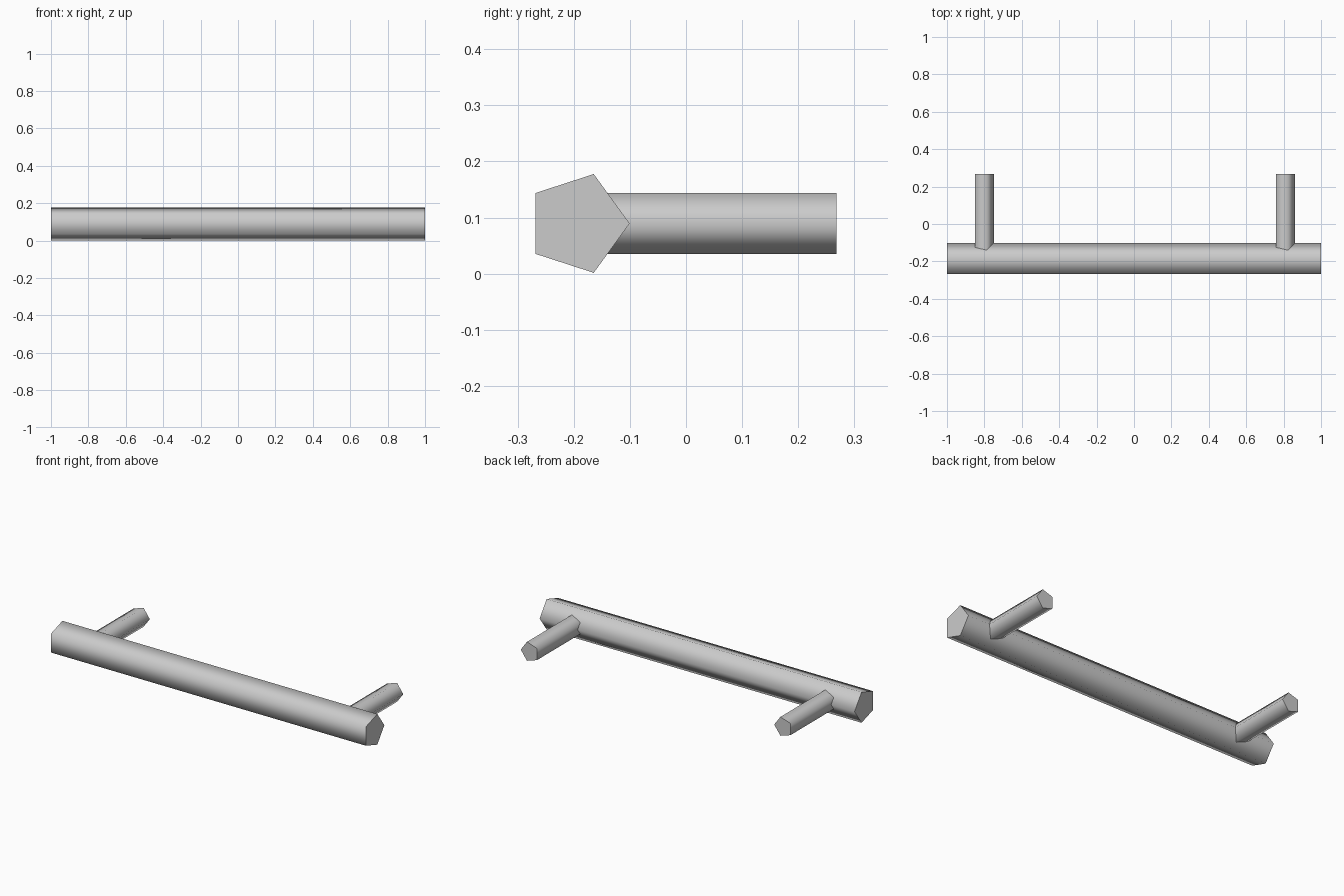
import bpy, math
from mathutils import Matrix

if "Cube" in bpy.data.objects:
    bpy.data.objects.remove(bpy.data.objects["Cube"])

steel = bpy.data.materials.new("satin_grey")
steel.diffuse_color = (0.6, 0.6, 0.6, 1)
steel.use_nodes = True
steel.node_tree.nodes["Principled BSDF"].inputs["Base Color"].default_value = steel.diffuse_color


def rod(name, radius, length, rotation, location):
    """Five-sided rod, smooth around its length with crisp flat ends."""
    bpy.ops.mesh.primitive_cylinder_add(vertices=5, radius=radius, depth=length)
    ob = bpy.context.object
    ob.name = name
    # first turn one corner onto local +x, then lay the rod down
    corner = ob.data.vertices[0].co
    turn = Matrix.Rotation(-math.atan2(corner.y, corner.x), 4, 'Z')
    ob.data.transform(Matrix.Translation(location) @ rotation @ turn)
    ob.data.materials.append(steel)
    bpy.ops.object.shade_smooth_by_angle(angle=math.radians(80))
    return ob


# Grip bar along x, with a corner pointing to the back
along_x = Matrix(((0, 0, 1, 0), (1, 0, 0, 0), (0, 1, 0, 0), (0, 0, 0, 1)))
rod("grip_bar", 0.0925, 2.0, along_x, (0, -0.193, 0.0895))

# Two mounting posts along y, each with a corner pointing to +x
along_y = Matrix.Rotation(math.radians(90), 4, 'X')
front, back = -0.193, 0.268
for side, x in (("left", -0.805), ("right", 0.805)):
    rod(side + "_post", 0.057, back - front, along_y,
        (x, (front + back) / 2, 0.0895))
